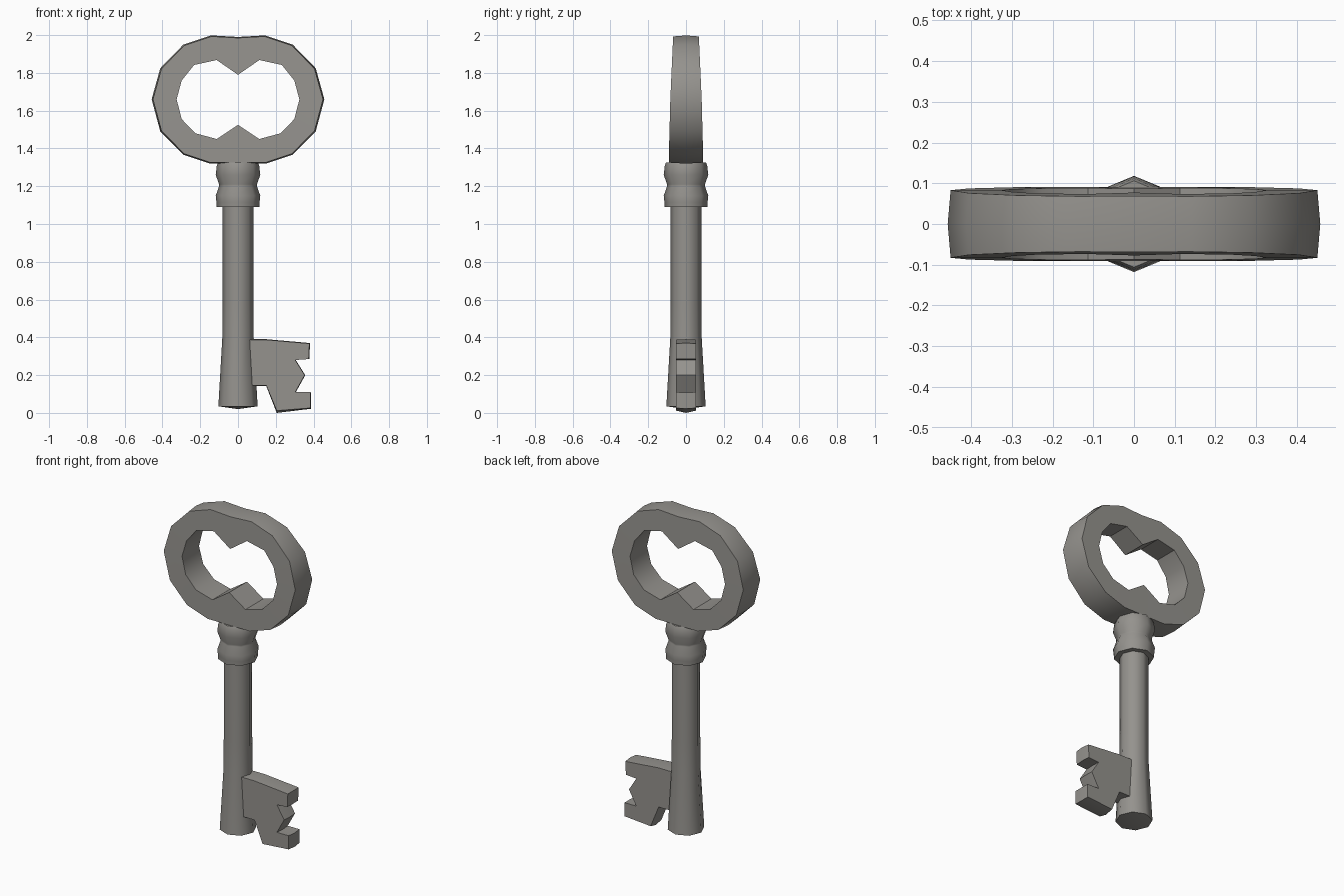
import bpy, bmesh, math

if "Cube" in bpy.data.objects:
    bpy.data.objects.remove(bpy.data.objects["Cube"])

metal = bpy.data.materials.new("aged grey metal")
metal.diffuse_color = (0.30, 0.29, 0.27, 1)
metal.use_nodes = True
metal.node_tree.nodes["Principled BSDF"].inputs["Base Color"].default_value = metal.diffuse_color


def finish(name, bm, angle):
    bmesh.ops.recalc_face_normals(bm, faces=bm.faces)
    me = bpy.data.meshes.new(name)
    bm.to_mesh(me)
    bm.free()
    me.materials.append(metal)
    ob = bpy.data.objects.new(name, me)
    bpy.context.collection.objects.link(ob)
    bpy.ops.object.select_all(action='DESELECT')
    ob.select_set(True)
    bpy.context.view_layer.objects.active = ob
    bpy.ops.object.shade_smooth_by_angle(angle=math.radians(angle))
    return ob


def bridge(bm, a, b):
    n = len(a)
    for i in range(n):
        j = (i + 1) % n
        bm.faces.new((a[i], a[j], b[j], b[i]))


def loop(bm, pts, y, grow=1.0, centre=(0, 0)):
    """Ring of verts in the XZ plane; y is a function of height."""
    cx, cz = centre
    return [bm.verts.new((cx + (x - cx) * grow, y(z), cz + (z - cz) * grow)) for x, z in pts]


def mirrored(half):
    return half + [(-x, z) for x, z in half[-2:0:-1]]


def lathe(name, profile, tip=None, sides=8):
    bm = bmesh.new()
    rings = [[bm.verts.new((r * math.cos(i * math.tau / sides), r * math.sin(i * math.tau / sides), z))
              for i in range(sides)] for r, z in profile]
    for a, b in zip(rings, rings[1:]):
        bridge(bm, a, b)
    bm.faces.new(rings[-1])
    if tip is None:
        bm.faces.new(rings[0])
    else:
        t = bm.verts.new((0, 0, tip))
        for i in range(sides):
            bm.faces.new((t, rings[0][i], rings[0][(i + 1) % sides]))
    return finish(name, bm, 50)


# Bow: oval ring with pinched opening, thinner towards the top
outer = mirrored([(0, 1.985), (.14, 1.993), (.285, 1.945), (.405, 1.822), (.45, 1.66),
                  (.405, 1.493), (.285, 1.372), (.145, 1.325), (0, 1.325)])
inner = mirrored([(0, 1.79), (.113, 1.868), (.232, 1.842), (.298, 1.76), (.325, 1.66),
                  (.298, 1.555), (.225, 1.48), (.113, 1.45), (0, 1.525)])


def depth(z):
    if z > 1.66:
        return .083 - (z - 1.66) * .045
    return .083 + min(1.66 - z, .29) * .026


bm = bmesh.new()
front = lambda z: -depth(z)
centre = (0, 1.66)
of, om, ob_ = (loop(bm, outer, front), loop(bm, outer, lambda z: 0, 1.016, centre), loop(bm, outer, depth))
inf, inb = loop(bm, inner, front), loop(bm, inner, depth)
for a, b in ((inf, of), (of, om), (om, ob_), (ob_, inb), (inb, inf)):
    bridge(bm, a, b)
finish("bow", bm, 35)

# Two beads of the collar
lathe("collar", [(.113, 1.09), (.114, 1.115), (.118, 1.15), (.1, 1.2), (.1, 1.21),
                 (.118, 1.26), (.112, 1.31), (.106, 1.325)])

# Shaft, flaring to a shallow point at the foot
lathe("shaft", [(.104, .035), (.083, .4), (.081, .6), (.081, 1.1)], tip=.02)

# Bit: toothed plate with a slightly bulging rim
teeth = [(.06, .387), (.15, .387), (.378, .367), (.374, .285), (.303, .28), (.353, .2), (.303, .11),
         (.383, .11), (.383, .026), (.205, .012), (.15, .145), (.06, .145)]
bm = bmesh.new()
bf, bmid, bb = (loop(bm, teeth, lambda z: -.053), loop(bm, teeth, lambda z: 0, 1.02, (.2, .23)),
                loop(bm, teeth, lambda z: .053))
bm.verts.ensure_lookup_table()
for v in bmid:
    v.co.z = max(v.co.z, 0)
    if v.co.z < .012:
        v.co.z = 0
bridge(bm, bf, bmid)
bridge(bm, bmid, bb)
bm.faces.new(bf)
bm.faces.new(bb)
finish("bit", bm, 35)
